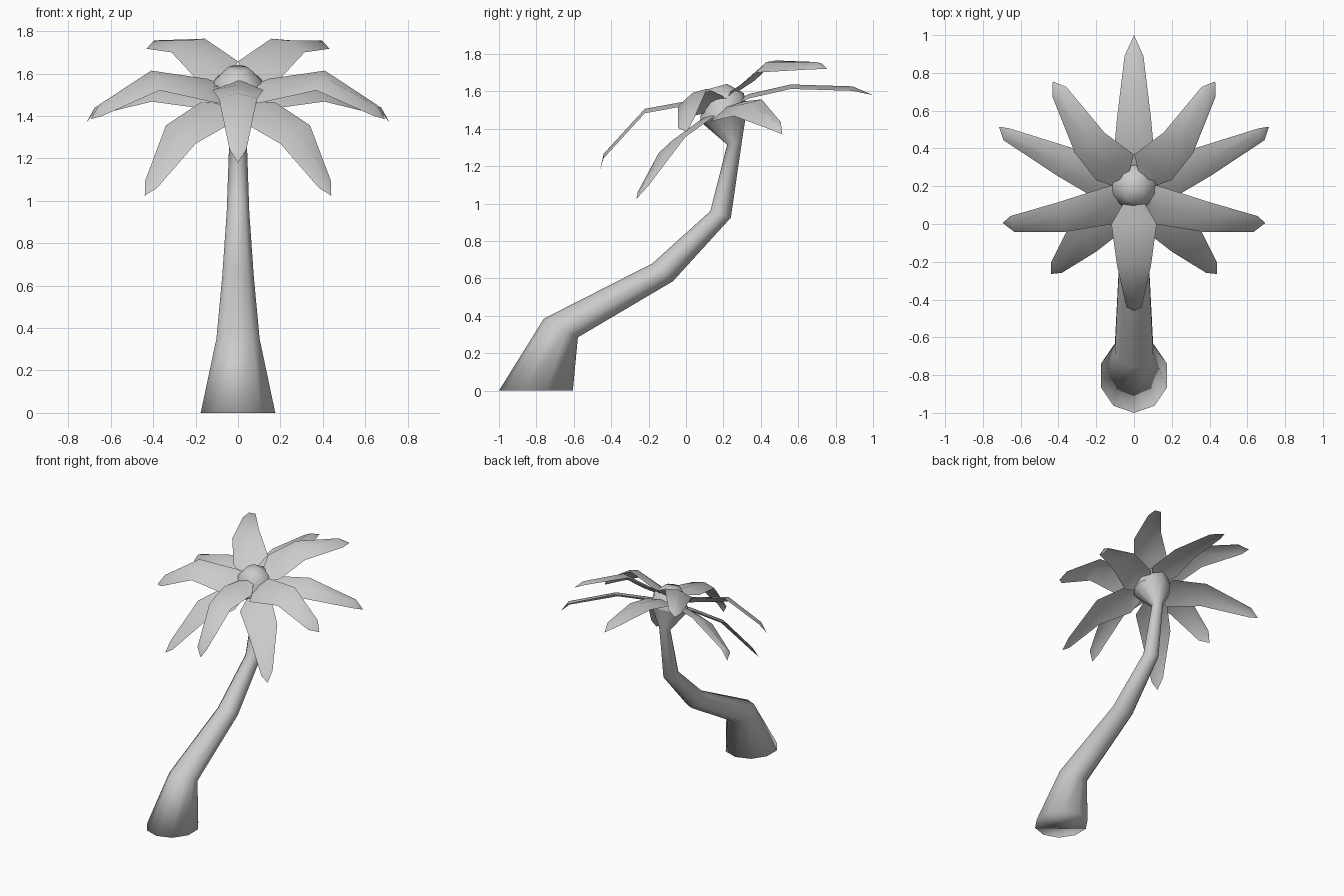
import bpy, bmesh, math
from mathutils import Vector

if "Cube" in bpy.data.objects:
    bpy.data.objects.remove(bpy.data.objects["Cube"])


def finish(bm, name, angle):
    bmesh.ops.recalc_face_normals(bm, faces=bm.faces)
    me = bpy.data.meshes.new(name)
    bm.to_mesh(me)
    bm.free()
    ob = bpy.data.objects.new(name, me)
    bpy.context.collection.objects.link(ob)
    bpy.ops.object.select_all(action='DESELECT')
    ob.select_set(True)
    bpy.context.view_layer.objects.active = ob
    bpy.ops.object.shade_smooth_by_angle(angle=math.radians(angle))
    return ob


def loft(name, rings, sides, caps):
    """Each ring: front (y, z), back (y, z), half width in x."""
    bm = bmesh.new()
    loops = []
    for fy, fz, by, bz, hw in rings:
        c = Vector((0, (fy + by) / 2, (fz + bz) / 2))
        h = Vector((0, (by - fy) / 2, (bz - fz) / 2))
        loop = []
        for i in range(sides):
            a = -math.pi / 2 + 2 * math.pi * i / sides
            loop.append(bm.verts.new(c + h * math.sin(a) + Vector((hw * math.cos(a), 0, 0))))
        loops.append(loop)
    for a, b in zip(loops, loops[1:]):
        for i in range(sides):
            j = (i + 1) % sides
            bm.faces.new((a[i], a[j], b[j], b[i]))
    for k in caps:
        bm.faces.new(loops[k])
    return finish(bm, name, 180)


TILT = 0.6     # the whole crown leans towards the front
RIDGE = 0.012  # shallow fold along the middle of each leaf


def leaf(name, stations, flip=1):
    """Each station: spine x, y, z and half width; the last one is the tip."""
    pts = [Vector((x * flip, y, z)) for x, y, z, w in stations]
    d = pts[-1] - pts[0]
    side = Vector((-d.y, d.x, 0)).normalized()
    side.z = TILT * side.y
    up = Vector((0, 0, RIDGE))
    bm = bmesh.new()
    prev = None
    for p, s in zip(pts, stations):
        w = s[3]
        if w:
            row = [bm.verts.new(q) for q in (p - side * w - up, p + up, p + side * w - up)]
        else:
            row = [bm.verts.new(p)] * 3
        if prev:
            for i in range(2):
                quad = [prev[i], prev[i + 1], row[i + 1], row[i]]
                bm.faces.new(quad if w else quad[:3])
        prev = row
    finish(bm, name, 60)


# Curved trunk, ten sided, flaring into the crown
rim = (0.075, 1.44, 0.325, 1.50, 0.14)
loft("trunk", [
    (-1.0, 0.0, -0.605, 0.0, 0.185),
    (-0.76, 0.385, -0.578, 0.285, 0.107),
    (-0.18, 0.68, -0.07, 0.585, 0.078),
    (0.13, 0.96, 0.24, 0.925, 0.056),
    (0.22, 1.315, 0.30, 1.34, 0.042),
    rim,
], 10, [0])

# Rounded bud on top of the trunk, leaning with the crown
loft("crown_bud", [
    rim,
    (0.085, 1.53, 0.31, 1.59, 0.12),
    (0.11, 1.61, 0.22, 1.64, 0.05),
], 10, [-1])

# Leaves on the centre line
leaf("front_leaf", [(0, .12, 1.56, .05), (0, 0, 1.535, .12), (0, -.22, 1.495, .09),
                    (0, -.44, 1.255, .04), (0, -.46, 1.18, 0)])
leaf("back_leaf", [(0, .24, 1.53, .05), (0, .34, 1.575, .11), (0, .56, 1.625, .09),
                   (0, .89, 1.615, .05), (0, 1.0, 1.58, 0)])

# Paired leaves
pairs = {
    "upper_back_leaf": [(.07, .23, 1.58, .05), (.10, .30, 1.63, .12), (.235, .43, 1.745, .095),
                        (.395, .70, 1.745, .045), (.43, .755, 1.72, 0)],
    "upper_side_leaf": [(.06, .17, 1.53, .05), (.12, .10, 1.53, .10), (.39, .035, 1.58, .08),
                        (.645, 0, 1.44, .043), (.695, .005, 1.385, 0)],
    "lower_back_leaf": [(.08, .20, 1.49, .05), (.15, .22, 1.505, .10), (.37, .33, 1.525, .083),
                        (.675, .475, 1.43, .035), (.715, .515, 1.37, 0)],
    "lower_front_leaf": [(.05, .12, 1.46, .05), (.10, .07, 1.43, .11), (.27, -.075, 1.325, .10),
                         (.41, -.23, 1.09, .04), (.44, -.265, 1.025, 0)],
}
for name, st in pairs.items():
    leaf(name + "_right", st, 1)
    leaf(name + "_left", st, -1)
